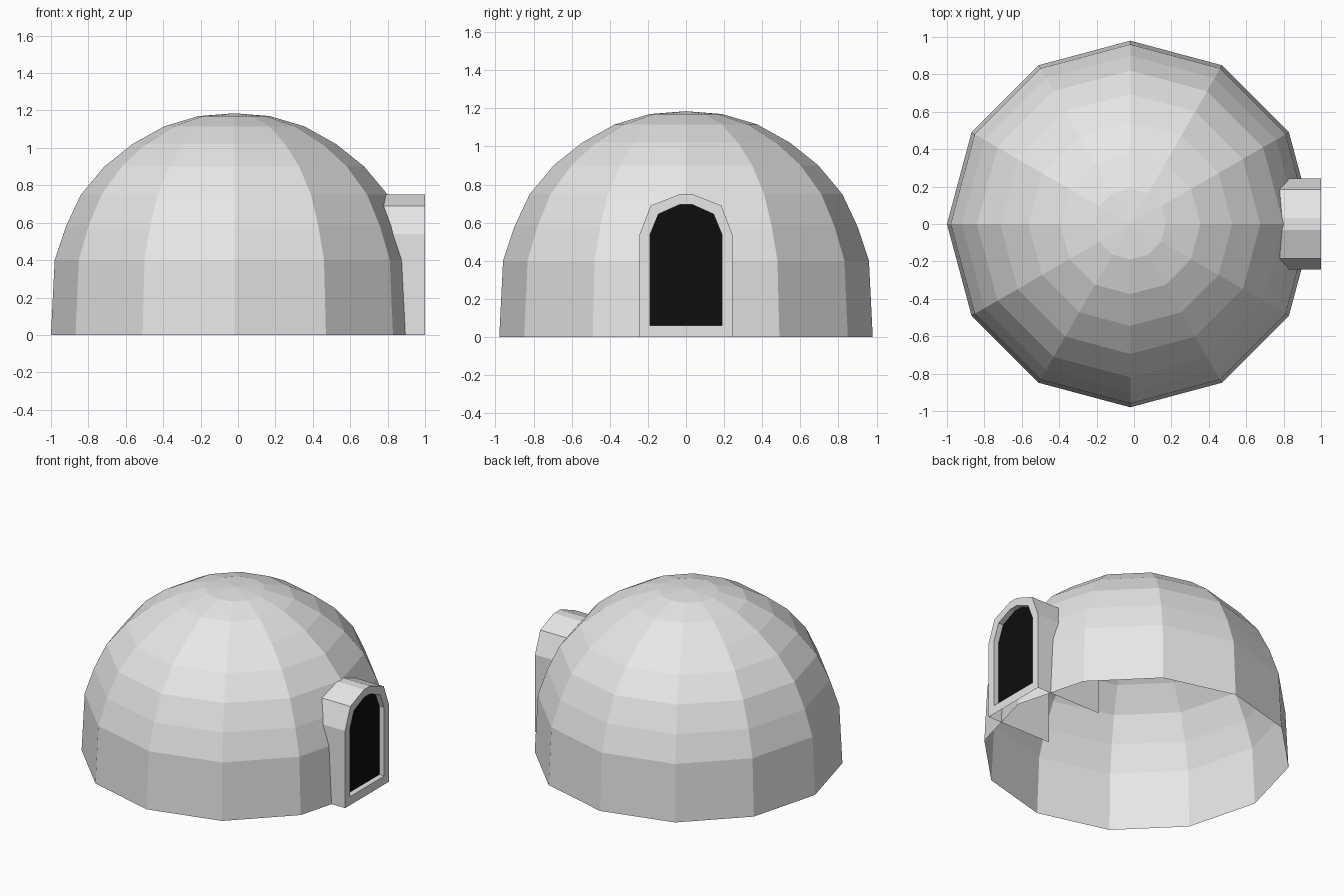
import bpy, bmesh, math

if "Cube" in bpy.data.objects:
    bpy.data.objects.remove(bpy.data.objects["Cube"])


def material(name, value):
    m = bpy.data.materials.new(name)
    m.diffuse_color = (value, value, value, 1)
    m.use_nodes = True
    m.node_tree.nodes["Principled BSDF"].inputs["Base Color"].default_value = m.diffuse_color
    return m


snow = material("snow_white", 0.8)
black = material("doorway_black", 0.004)


def finish(name, bm, mat):
    bmesh.ops.recalc_face_normals(bm, faces=bm.faces)
    mesh = bpy.data.meshes.new(name)
    bm.to_mesh(mesh)
    bm.free()
    mesh.materials.append(mat)
    ob = bpy.data.objects.new(name, mesh)
    bpy.context.collection.objects.link(ob)
    return ob


def loft(bm, loops, closed=True):
    """Join successive loops of points with quads."""
    rows = [[bm.verts.new(p) for p in loop] for loop in loops]
    for a, b in zip(rows, rows[1:]):
        n = len(a)
        for i in range(n if closed else n - 1):
            j = (i + 1) % n
            bm.faces.new((a[i], a[j], b[j], b[i]))
    return rows


# Dome: twelve-sided open shell of block rows
SIDES, CX = 12, -0.02
profile = [(0.98, 0), (0.96, 0.40), (0.90, 0.58), (0.82, 0.75),
           (0.695, 0.90), (0.545, 1.02), (0.375, 1.115), (0.19, 1.17)]
bm = bmesh.new()
rings = [[(CX + r * math.cos(2 * math.pi * i / SIDES),
           r * math.sin(2 * math.pi * i / SIDES), z) for i in range(SIDES)]
         for r, z in profile]
rows = loft(bm, rings)
apex = bm.verts.new((CX, 0, 1.185))
for i in range(SIDES):
    bm.faces.new((rows[-1][i], rows[-1][(i + 1) % SIDES], apex))
finish("dome", bm, snow)


# Arch outlines, mirrored across y = 0
def arch(half, x):
    pts = [(y, z) for y, z in half] + [(-y, z) for y, z in reversed(half)]
    return [(x, y, z) for y, z in pts]


outer = [(0.243, 0), (0.243, 0.54), (0.185, 0.69), (0.033, 0.75)]
inner = [(0.19, 0.06), (0.19, 0.535), (0.145, 0.645), (0.033, 0.695)]

# Entrance: tunnel reaching into the dome, front frame and recessed reveal
bm = bmesh.new()
loft(bm, [arch(outer, 0.5), arch(outer, 1.0)], closed=False)
loft(bm, [arch(outer, 1.0), arch(inner, 1.0), arch(inner, 0.96)])
bmesh.ops.remove_doubles(bm, verts=bm.verts, dist=0.0001)
finish("entrance_tunnel", bm, snow)

# Doorway: dark panel at the back of the recess
bm = bmesh.new()
bm.faces.new([bm.verts.new(p) for p in arch(inner, 0.962)])
door = finish("doorway", bm, black)
if door.data.polygons[0].normal.x < 0:
    door.data.flip_normals()
